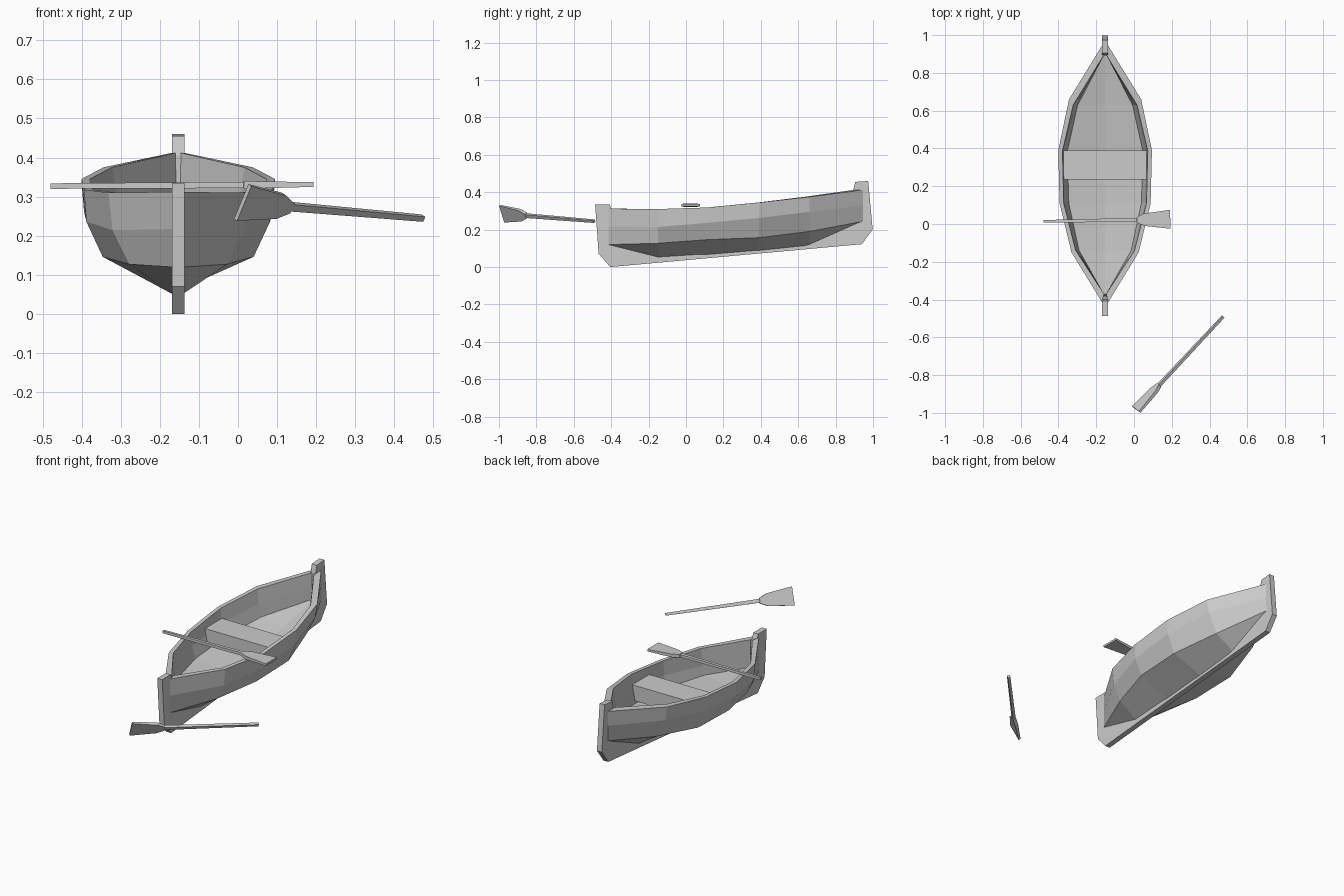
import bpy, bmesh
from mathutils import Vector

old = bpy.data.objects.get("Cube")
if old:
    bpy.data.objects.remove(old, do_unlink=True)

CENTRE = -0.153  # boat centreline

# One plain grey for everything
grey = bpy.data.materials.new("plain_grey")
grey.use_nodes = True
colour = (0.6, 0.6, 0.6, 1)
grey.diffuse_color = colour
grey.node_tree.nodes["Principled BSDF"].inputs["Base Color"].default_value = colour


def finish(name, bm):
    bmesh.ops.remove_doubles(bm, verts=bm.verts, dist=0.0005)
    bmesh.ops.recalc_face_normals(bm, faces=bm.faces)
    mesh = bpy.data.meshes.new(name)
    bm.to_mesh(mesh)
    bm.free()
    mesh.materials.append(grey)
    obj = bpy.data.objects.new(name, mesh)
    bpy.context.collection.objects.link(obj)
    return obj


def loft(name, sections):
    """Skin a row of closed cross-sections and cap the ends."""
    bm = bmesh.new()
    rings = [[bm.verts.new(p) for p in s] for s in sections]
    n = len(rings[0])
    for a, b in zip(rings, rings[1:]):
        for i in range(n):
            j = (i + 1) % n
            bm.faces.new((a[i], a[j], b[j], b[i]))
    bm.faces.new(rings[0])
    bm.faces.new(rings[-1])
    return finish(name, bm)


# Hull: y, inner y, then (half width, z) for rim, bilge, chine and floor edge, and keel z
stations = [
    (-0.415, -0.37, (0.016, 0.312), (0.016, 0.217), (0.016, 0.12), (0.006, 0.155), 0.118),
    (-0.15, -0.14, (0.178, 0.31), (0.168, 0.214), (0.125, 0.127), (0.138, 0.162), 0.043),
    (0.11, 0.11, (0.241, 0.318), (0.235, 0.236), (0.193, 0.146), (0.192, 0.172), 0.06),
    (0.39, 0.385, (0.248, 0.345), (0.241, 0.262), (0.198, 0.157), (0.2, 0.188), 0.083),
    (0.66, 0.63, (0.191, 0.375), (0.178, 0.295), (0.125, 0.19), (0.145, 0.222), 0.111),
    (0.945, 0.895, (0.016, 0.412), (0.016, 0.33), (0.016, 0.244), (0.006, 0.26), 0.238),
]
sections = []
for y, yi, rim, bilge, chine, floor, keel in stations:
    outer = [(w, y, z) for w, z in (rim, bilge, chine)]
    inner = [(floor[0], yi, floor[1])]
    inner += [(max(w - 0.022, 0.006), yi, z) for w, z in (bilge, rim)]
    half = [(0, yi, floor[1] - 0.1 * floor[0])] + inner + outer + [(0, y, keel)]
    mirrored = [(-x, py, z) for x, py, z in reversed(half[1:-1])]
    sections.append([(CENTRE + x, py, z) for x, py, z in half + mirrored])
loft("hull", sections)

# Keel with upright posts at both ends
profile = [(-0.486, 0.335), (-0.467, 0.07), (-0.405, 0), (0.94, 0.122),
           (0.998, 0.2), (0.974, 0.46), (0.905, 0.455), (0.893, 0.405),
           (0.9, 0.25), (0.67, 0.128), (-0.14, 0.057), (-0.38, 0.13),
           (-0.4, 0.31), (-0.408, 0.335)]
bm = bmesh.new()
side = bm.faces.new([bm.verts.new((CENTRE - 0.0155, y, z)) for y, z in profile])
extruded = bmesh.ops.extrude_face_region(bm, geom=[side], use_keep_orig=True)
bmesh.ops.translate(bm, vec=(0.031, 0, 0),
                    verts=[v for v in extruded["geom"] if isinstance(v, bmesh.types.BMVert)])
finish("keel_and_posts", bm)

# Seat, slightly narrower at the bottom
loft("seat", [[(CENTRE + sx * w, y, z) for sx, y in
               ((-1, 0.235), (1, 0.235), (1, 0.388), (-1, 0.388))]
              for w, z in ((0.202, 0.2), (0.22, 0.288))])


def oar(name, handle, tip, across):
    """Tapered shaft widening into a flat blade."""
    handle, tip, across = Vector(handle), Vector(tip), Vector(across)
    along = (tip - handle).normalized()
    across = (across - along * across.dot(along)).normalized()
    up = along.cross(across)
    length = (tip - handle).length
    rings = []
    for u, w, t in ((0, 0.007, 0.007), (0.735, 0.01, 0.008),
                    (0.737, 0.014, 0.01), (0.795, 0.033, 0.009), (1, 0.05, 0.006)):
        middle = handle + along * length * u
        rings.append([middle + across * w * a + up * t * b
                      for a, b in ((-1, -1), (1, -1), (1, 1), (-1, 1))])
    loft(name, rings)


oar("oar_on_boat", (-0.48, 0.014, 0.327), (0.192, 0.025, 0.331), (0, 1, 0))
oar("oar_adrift", (0.472, -0.49, 0.245), (0.012, -0.982, 0.285), (0.035, -0.03, 0.09))
